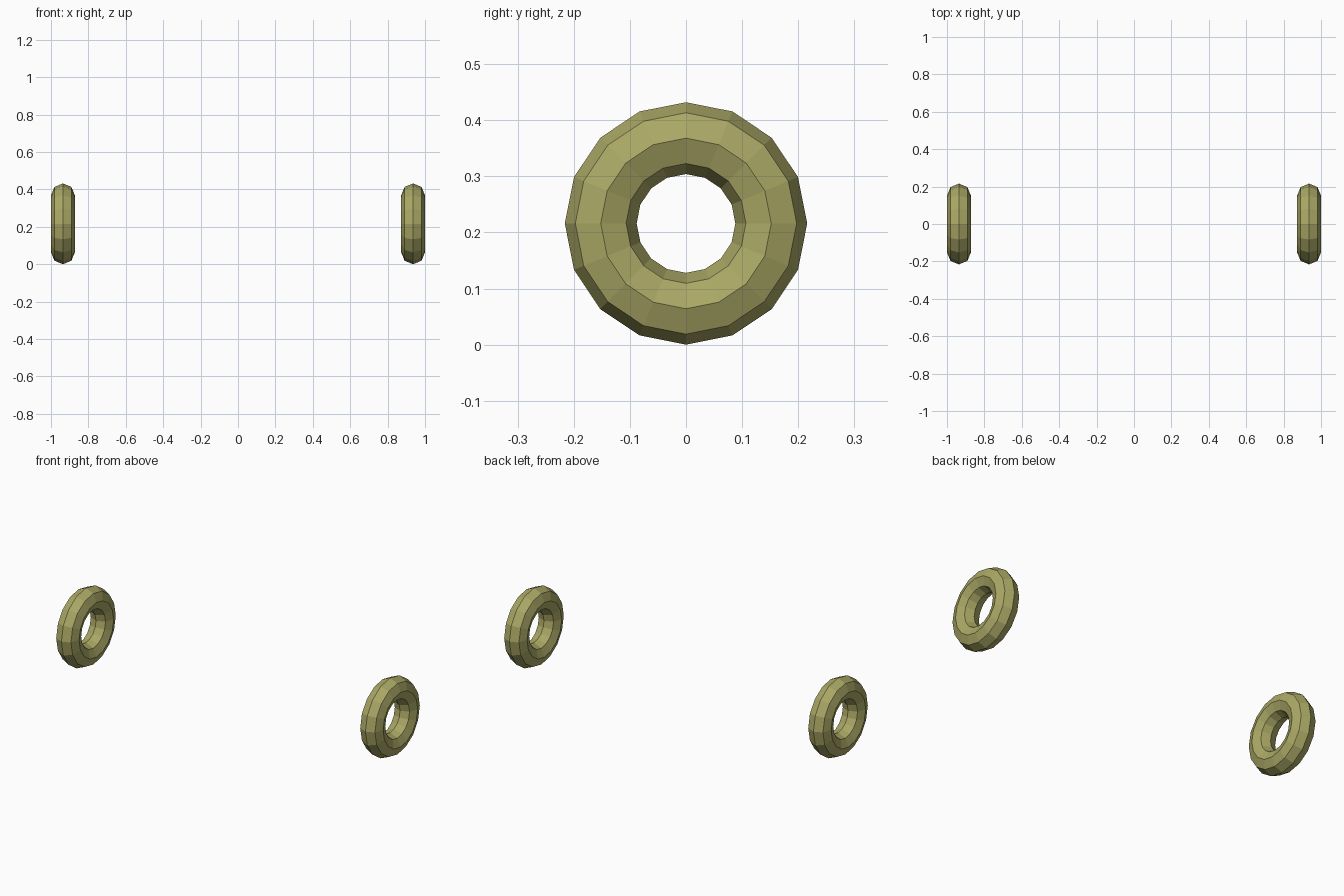
import bpy
from math import pi

if "Cube" in bpy.data.objects:
    bpy.data.objects.remove(bpy.data.objects["Cube"])

mat = bpy.data.materials.new("olive")
mat.diffuse_color = (0.40, 0.39, 0.13, 1)
mat.use_nodes = True
mat.node_tree.nodes["Principled BSDF"].inputs["Base Color"].default_value = mat.diffuse_color

MAJOR, MINOR = 0.152, 0.064


def ring(name, side):
    # Low-poly upright ring, axle along x
    bpy.ops.mesh.primitive_torus_add(
        major_segments=16, minor_segments=8,
        major_radius=MAJOR, minor_radius=MINOR,
        location=(side * (1 - MINOR), 0, MAJOR + MINOR),
        rotation=(0, pi / 2, 0))
    ob = bpy.context.object
    ob.name = name
    ob.data.materials.append(mat)
    bpy.ops.object.shade_flat()


# Pair of rings
ring("left_ring", -1)
ring("right_ring", 1)
